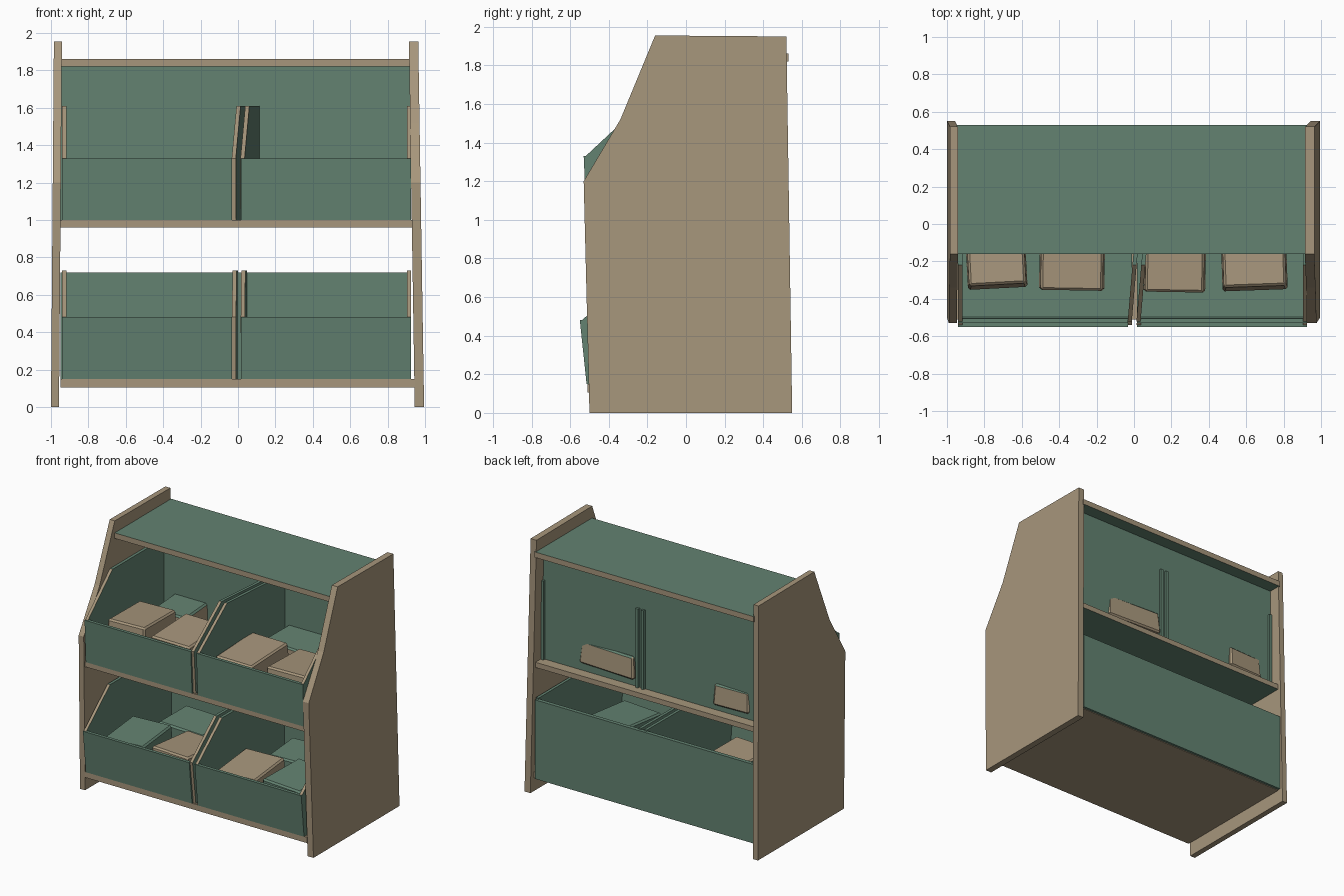
import bpy, bmesh, math
from mathutils import Matrix

if "Cube" in bpy.data.objects:
    bpy.data.objects.remove(bpy.data.objects["Cube"])


def colour(name, rgb):
    m = bpy.data.materials.new(name)
    m.diffuse_color = (*rgb, 1)
    m.use_nodes = True
    m.node_tree.nodes["Principled BSDF"].inputs["Base Color"].default_value = m.diffuse_color
    return m


TAN, GREEN = 0, 1
MATS = [colour("warm tan", (0.385, 0.305, 0.20)), colour("sage green", (0.125, 0.225, 0.165))]


def finish(name, bm, rule):
    bmesh.ops.recalc_face_normals(bm, faces=bm.faces[:])
    bm.normal_update()
    for f in bm.faces:
        f.material_index = rule(f.normal)
    me = bpy.data.meshes.new(name)
    bm.to_mesh(me)
    bm.free()
    for m in MATS:
        me.materials.append(m)
    ob = bpy.data.objects.new(name, me)
    bpy.context.collection.objects.link(ob)
    return ob


def prism(name, profile, x0, x1, rule, lean=0.0, yaw=0.0):
    """Extrude a (y, z) profile from x0 to x1, leaning with height or turning with depth."""
    bm = bmesh.new()
    a, b = [[bm.verts.new((x + lean * z + yaw * (y + 0.5), y, z)) for y, z in profile]
            for x in (x0, x1)]
    bm.faces.new(a)
    bm.faces.new(b)
    n = len(profile)
    for i in range(n):
        j = (i + 1) % n
        bm.faces.new((a[i], a[j], b[j], b[i]))
    return finish(name, bm, rule)


def rect(y0, y1, z0, z1):
    return [(y0, z0), (y1, z0), (y1, z1), (y0, z1)]


def all_tan(n):
    return TAN


def all_green(n):
    return GREEN


def green_faces(n):      # green top and bottom, tan edges
    return GREEN if abs(n.z) > 0.7 else TAN


def green_below(n):
    return GREEN if n.z < -0.7 else TAN


def wall_rule(n):        # tan only on the exposed front and sloped edges
    return TAN if n.y < -0.3 else GREEN


def green_top(n):
    return GREEN if n.z > 0.7 else TAN


# Outer side panels
side = [(-0.50, 0), (0.55, 0), (0.52, 1.95), (-0.16, 1.955), (-0.34, 1.52), (-0.53, 1.20)]
prism("left_side_panel", side, -1.0, -0.957, all_tan, 0.008)
prism("right_side_panel", side, 0.945, 0.995, all_tan, -0.016)

# Shelves and top
prism("top_panel", rect(-0.16, 0.53, 1.82, 1.862), -0.95, 0.925, green_faces)
prism("middle_shelf", rect(-0.51, 0.51, 0.96, 1.0), -0.95, 0.935, green_below)
prism("bottom_shelf", rect(-0.51, 0.51, 0.105, 0.15), -0.95, 0.945, all_tan)

# Back panels
prism("upper_back", rect(0.41, 0.43, 1.0, 1.83), -0.95, 0.925, all_green)
prism("lower_back", rect(0.50, 0.53, 0.11, 0.72), -0.95, 0.92, all_green)

# Bins: (label, base z, front height, wall height, rim y, shoulder y, back y)
tiers = [("upper", 1.0, 0.33, 0.61, -0.53, -0.22, 0.45),
         ("lower", 0.15, 0.33, 0.58, -0.55, -0.25, 0.51)]
for label, z, fh, wh, rim, shoulder, back in tiers:
    base = -0.50
    wall = [(base, z), (back, z), (back, z + wh), (shoulder, z + wh), (rim + 0.01, z + fh)]
    front = [(base - 0.015, z), (base + 0.01, z), (rim + 0.025, z + fh), (rim, z + fh)]
    turn = 0.085 if label == "upper" else 0.01
    for hand, x0, x1 in (("left", -0.94, -0.01), ("right", 0.015, 0.925)):
        inner_left = x0 > 0
        end = x1 if inner_left else x1 - 0.022
        prism(f"{label}_{hand}_bin_front", front, x0, end, all_green)
        prism(f"{label}_{hand}_bin_floor", rect(base, 0.41, z, z + 0.012), x0, x1, all_green)
        prism(f"{label}_{hand}_bin_wall_a", wall, x0, x0 + 0.022, wall_rule,
              yaw=turn if inner_left else 0.0)
        prism(f"{label}_{hand}_bin_wall_b", wall, x1 - 0.022, x1, wall_rule,
              yaw=0.0 if inner_left else turn)


# Folded goods lying in the bins
def bundle(name, cx, cy, top, sx, sy, sz, turn, tilt, rule):
    bm = bmesh.new()
    bmesh.ops.create_cube(bm, size=1)
    for v in bm.verts:       # slight taper towards the top
        k = 0.95 if v.co.z > 0 else 1.0
        v.co = (v.co.x * sx * k, v.co.y * sy * k, v.co.z * sz)
    bmesh.ops.bevel(bm, geom=[e for e in bm.edges], offset=0.012, segments=1, affect='EDGES')
    bm.transform(Matrix.Translation((cx, cy, top - sz / 2))
                 @ Matrix.Rotation(math.radians(turn), 4, 'Z')
                 @ Matrix.Rotation(math.radians(tilt), 4, 'X'))
    return finish(name, bm, rule)


goods = [
    ("upper_bundle_1", -0.74, -0.12, 1.27, 0.32, 0.44, 0.22, 3, -3, all_tan),
    ("upper_bundle_2", -0.33, -0.14, 1.27, 0.35, 0.44, 0.22, -1, 3, all_tan),
    ("upper_bundle_3", 0.22, -0.14, 1.27, 0.33, 0.46, 0.22, -1, 3, all_tan),
    ("upper_bundle_4", 0.64, -0.13, 1.27, 0.35, 0.44, 0.22, 2, -3, all_tan),
    ("upper_back_bundle_1", -0.69, 0.29, 1.20, 0.30, 0.32, 0.16, 2, 2, green_top),
    ("upper_back_bundle_2", 0.36, 0.28, 1.22, 0.48, 0.34, 0.17, -3, 2, green_top),
    ("lower_bundle_1", -0.70, -0.22, 0.42, 0.34, 0.42, 0.25, 4, 2, all_green),
    ("lower_bundle_2", -0.33, -0.15, 0.39, 0.34, 0.42, 0.22, -4, -3, all_tan),
    ("lower_bundle_3", 0.22, -0.16, 0.39, 0.34, 0.42, 0.22, 3, 3, all_tan),
    ("lower_bundle_4", 0.64, -0.16, 0.42, 0.36, 0.42, 0.25, -5, 3, all_green),
    ("lower_back_bundle_1", -0.55, 0.26, 0.36, 0.42, 0.34, 0.20, -3, 2, all_green),
    ("lower_back_bundle_2", 0.38, 0.27, 0.36, 0.42, 0.34, 0.20, 3, 2, all_green),
]
for g in goods:
    bundle(*g)
